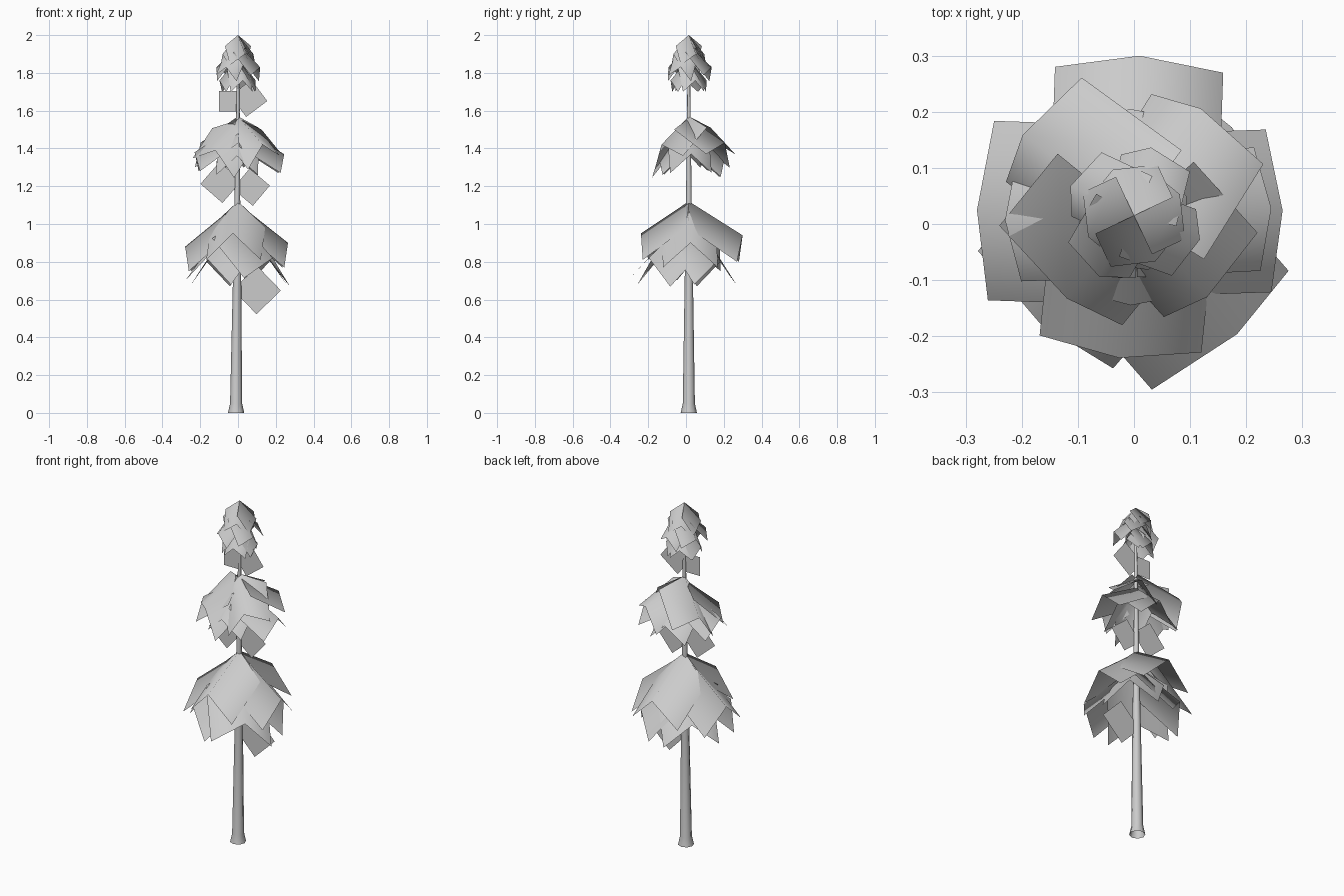
import bpy, math
from mathutils import Vector, Matrix

cube = bpy.data.objects.get("Cube")
if cube:
    bpy.data.objects.remove(cube)

CENTRE = Vector((0.0, 0.015, 0.0))

grey = bpy.data.materials.new("plain_grey")
grey.use_nodes = True
tone = (0.6, 0.6, 0.6, 1)
grey.diffuse_color = tone
grey.node_tree.nodes["Principled BSDF"].inputs["Base Color"].default_value = tone


def make(name, verts, faces, smooth=True):
    mesh = bpy.data.meshes.new(name)
    mesh.from_pydata(verts, [], faces)
    mesh.materials.append(grey)
    for p in mesh.polygons:
        p.use_smooth = smooth
    obj = bpy.data.objects.new(name, mesh)
    bpy.context.collection.objects.link(obj)
    return obj


def trunk(rings, sides=8):
    """Tapered open trunk from (z, radius, x) rings."""
    verts, faces = [], []
    for z, r, x in rings:
        for i in range(sides):
            a = math.tau * i / sides
            verts.append(CENTRE + Vector((x + r * math.cos(a), r * math.sin(a), z)))
    for k in range(len(rings) - 1):
        for i in range(sides):
            j = (i + 1) % sides
            faces.append((k * sides + i, k * sides + j, (k + 1) * sides + j, (k + 1) * sides + i))
    return make("trunk", verts, faces)


def add_bough(verts, faces, angle, reach, half, top, end, droop, roll=0):
    """Roof-shaped sheet: ridge runs out from the trunk, both sides hang down."""
    turn = Matrix.Rotation(math.radians(angle), 3, 'Z')
    tip = Matrix.Rotation(math.radians(roll), 3, 'X')
    base = len(verts)
    for r, z in ((0, top), (reach, end)):
        for side in (-1, 0, 1):
            out = r - 0.025 * abs(side) * (r > 0)
            hang = tip @ Vector((0, side * half, -droop * abs(side)))
            verts.append(CENTRE + turn @ (Vector((out, 0, z)) + hang))
    for i in (0, 1):
        faces.append((base + i, base + 3 + i, base + 4 + i, base + i + 1))


def tier(name, boughs):
    verts, faces = [], []
    for b in boughs:
        add_bough(verts, faces, *b)
    return make(name, verts, faces)


trunk([(0, 0.043, -0.01), (0.05, 0.032, -0.01), (0.7, 0.022, -0.005),
       (1.2, 0.014, -0.003), (1.65, 0.009, 0), (1.93, 0.004, 0)])

# Boughs: angle, reach, half width, ridge start, ridge end, droop, roll
tier("lower_boughs", [
    (88, 0.285, 0.15, 1.12, 0.94, 0.14),
    (178, 0.28, 0.16, 1.11, 0.88, 0.13),
    (264, 0.255, 0.145, 1.12, 0.95, 0.14),
    (2, 0.265, 0.145, 1.11, 0.9, 0.13),
    (-49, 0.28, 0.163, 1.03, 0.82, 0.13, -8),
    (42, 0.235, 0.15, 1.03, 0.81, 0.13),
    (135, 0.235, 0.15, 1.03, 0.8, 0.13),
    (229, 0.255, 0.16, 1.03, 0.82, 0.13, -4)])

tier("middle_boughs", [
    (144, 0.245, 0.12, 1.57, 1.43, 0.1, -17),
    (58, 0.225, 0.123, 1.56, 1.43, 0.1, -17),
    (-48, 0.195, 0.118, 1.57, 1.42, 0.1, 18),
    (231, 0.19, 0.15, 1.55, 1.39, 0.1, -20),
    (3, 0.245, 0.11, 1.51, 1.37, 0.1),
    (182, 0.23, 0.11, 1.53, 1.38, 0.1),
    (92, 0.19, 0.11, 1.5, 1.35, 0.1),
    (268, 0.16, 0.11, 1.5, 1.36, 0.1)])

tier("top_boughs",
     [(a, 0.09, 0.065, 2.0, 1.9, 0.07, -10) for a in (25, 115, 205, 295)]
     + [(a, 0.125, 0.065, 1.95, 1.83, 0.06, -14) for a in (76, 155, 240, 340)]
     + [(a, 0.1, 0.06, 1.88, 1.76, 0.06) for a in (20, 110, 190, 285)])

# Flat sprigs hanging beside the trunk: centre x, centre z, size, tilt
sprigs = [("lower_right_sprig", 0.1, 0.65, 0.18, 46),
          ("middle_right_sprig", 0.07, 1.195, 0.14, 40),
          ("middle_left_sprig", -0.09, 1.22, 0.154, 41),
          ("top_left_sprig", -0.045, 1.65, 0.11, 0),
          ("top_right_sprig", 0.057, 1.665, 0.14, 53)]
for name, x, z, size, tilt in sprigs:
    spin = Matrix.Rotation(math.radians(tilt), 3, 'Y')
    corners = [spin @ Vector((i * size / 2, 0, k * size / 2))
               for i, k in ((-1, -1), (1, -1), (1, 1), (-1, 1))]
    make(name, [CENTRE + Vector((x, 0, z)) + c for c in corners], [(0, 1, 2, 3)], False)
